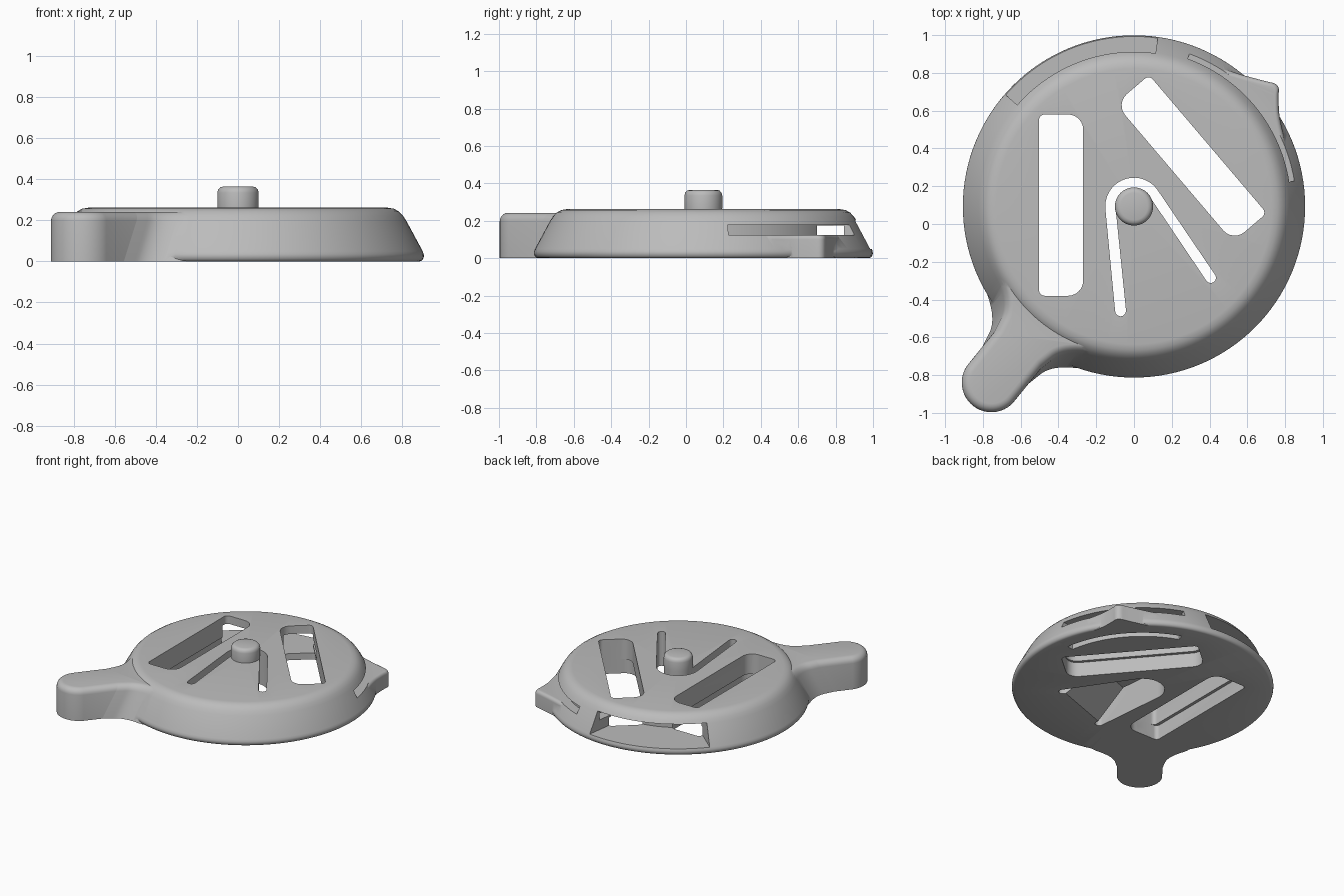
import bpy, bmesh
from math import sin, cos, radians, pi
from mathutils import Vector

cube = bpy.data.objects.get("Cube")
if cube:
    bpy.data.objects.remove(cube, do_unlink=True)

CENTRE = Vector((0, 0.093))
TOP = 0.262

gray = bpy.data.materials.new("light gray plastic")
gray.use_nodes = True
COLOUR = (0.5, 0.5, 0.5, 1)
gray.diffuse_color = COLOUR
gray.node_tree.nodes["Principled BSDF"].inputs["Base Color"].default_value = COLOUR


def add_object(name, bm):
    bmesh.ops.recalc_face_normals(bm, faces=bm.faces)
    mesh = bpy.data.meshes.new(name)
    bm.to_mesh(mesh)
    bm.free()
    mesh.materials.append(gray)
    obj = bpy.data.objects.new(name, mesh)
    bpy.context.scene.collection.objects.link(obj)
    return obj


def lathe(name, profile, steps=128):
    bm = bmesh.new()
    verts = [bm.verts.new((CENTRE.x + r, CENTRE.y, z)) for r, z in profile]
    edges = [bm.edges.new(pair) for pair in zip(verts, verts[1:])]
    bmesh.ops.spin(bm, geom=verts + edges, cent=CENTRE.to_3d(), axis=(0, 0, 1),
                   angle=2 * pi, steps=steps)
    bmesh.ops.remove_doubles(bm, verts=bm.verts, dist=1e-4)
    return add_object(name, bm)


def loft(name, levels):
    """Closed solid through matching outlines, given as (z, points)."""
    bm = bmesh.new()
    rings = [[bm.verts.new((p[0], p[1], z)) for p in pts] for z, pts in levels]
    for low, high in zip(rings, rings[1:]):
        for i in range(len(low)):
            bm.faces.new((low[i - 1], low[i], high[i], high[i - 1]))
    bm.faces.new(rings[0])
    bm.faces.new(rings[-1])
    return add_object(name, bm)


def prism(name, points, z0, z1):
    return loft(name, [(z0, points), (z1, points)])


def rounded_levels(z1, radius):
    """Heights and insets of a block with a rounded top rim."""
    return [(0, 0)] + [(z1 - radius * (1 - sin(a)), radius * (1 - cos(a)))
                       for a in (radians(18 * i) for i in range(6))]


def polar(r, degrees):
    return CENTRE + r * Vector((cos(radians(degrees)), sin(radians(degrees))))


def arc(centre, r, start, end, steps=12):
    return [Vector(centre) + r * Vector((cos(radians(a)), sin(radians(a))))
            for a in (start + (end - start) * i / steps for i in range(steps + 1))]


def sector(r0, r1, start, end):
    return arc(CENTRE, r0, start, end, 32) + arc(CENTRE, r1, end, start, 32)


def smooth_path(points, rounds=3):
    """Corner cutting that keeps both ends."""
    for _ in range(rounds):
        out = [points[0]]
        for a, b in zip(points, points[1:]):
            out += [a.lerp(b, 0.25), a.lerp(b, 0.75)]
        points = out + [points[-1]]
    return points


def combine(target, tool, operation):
    mod = target.modifiers.new(operation.lower(), "BOOLEAN")
    mod.operation, mod.solver, mod.object = operation, "EXACT", tool
    bpy.context.view_layer.update()
    deps = bpy.context.evaluated_depsgraph_get()
    mesh = bpy.data.meshes.new_from_object(target.evaluated_get(deps))
    target.modifiers.clear()
    target.data = mesh
    bpy.data.objects.remove(tool, do_unlink=True)


# Disc body with a sloping, rounded rim
body = lathe("disc_body", [
    (0, 0), (0.885, 0), (0.895, 0.004), (0.902, 0.012), (0.906, 0.025), (0.905, 0.036),
    (0.9, 0.05), (0.822, 0.195), (0.805, 0.222), (0.785, 0.243), (0.76, 0.257),
    (0.73, TOP), (0, TOP)])

# Grip handle: rounded capsule whose flared root follows the slope of the rim
along = Vector((-0.629, -0.777))
across = Vector((0.777, -0.629))
flare = smooth_path([Vector(p) for p in
                     ((0.6, 0.3), (0.8, 0.39), (0.93, 0.19), (1.08, 0.157))])


def handle_outline(z, inset):
    half = [Vector((p.x - 0.5 * z, p.y - inset)) for p in flare]
    outline = half + arc((1.2, 0), 0.157 - inset, 85, -85, 24)
    outline += [Vector((p.x, -p.y)) for p in reversed(half)]
    return [CENTRE + along * p.x + across * p.y for p in outline]


combine(body, loft("handle", [(z, handle_outline(z, inset))
                              for z, inset in rounded_levels(0.242, 0.045)]), "UNION")

# Spring bump on the rim
bump = smooth_path([Vector(p) for p in (
    (18, 0.8), (20, 0.86), (31, 0.895), (37, 0.955), (40, 1.005),
    (44, 0.955), (51, 0.895), (59, 0.86), (62, 0.8))])
combine(body, loft("rim_bump", [(z, [polar(p.y - inset, p.x) for p in bump])
                                for z, inset in rounded_levels(0.125, 0.025)]), "UNION")

# Rim window, the narrow passage beside it and the cuts that free the spring
for name, shape, z0, z1 in (
        ("window", sector(0.55, 1.1, 82, 139), 0.05, 0.2),
        ("passage", sector(0.55, 0.8, 55, 84), 0.125, 0.175),
        ("rim_slot", sector(0.74, 1.1, 9, 70), 0.125, 0.176),
        ("spring_gap", sector(0.74, 0.79, 9, 70), -0.1, 0.17)):
    combine(body, prism(name, shape, z0, z1), "DIFFERENCE")


# Two long through slots, slightly wider below, with tighter outer corners
def slot(name, centre, turn, side):
    c, s = cos(radians(turn)), sin(radians(turn))
    for w, z0, z1 in ((0.117, 0.05, 0.5), (0.14, -0.1, 0.11)):
        h, shape = 0.48, []
        for sx, sy, start in ((1, 1, 0), (-1, 1, 90), (-1, -1, 180), (1, -1, 270)):
            r = 0.03 if sx == side else 0.08
            shape += arc((sx * (w - r), sy * (h - r)), r, start, start + 90, 6)
        shape = [(centre[0] + p.x * c - p.y * s, centre[1] + p.x * s + p.y * c)
                 for p in shape]
        combine(body, prism(name, shape, z0, z1), "DIFFERENCE")


slot("left_slot", (-0.386, 0.1), 0, -1)
slot("diagonal_slot", (0.302, 0.347), 40.4, 1)

# Spring tongue: ramped pocket underneath and a bent slit around it
outer = [Vector((-0.1, -0.46))] + arc(CENTRE, 0.152, 185, 35, 20) + [Vector((0.43, -0.27))]
inner = [Vector((-0.042, -0.46))] + arc(CENTRE, 0.098, 185, 35, 20) + [Vector((0.383, -0.3))]


def end_cap(a, b):
    """Half circle from a to b that closes one slit end."""
    mid, ray = (a + b) / 2, (a - b) / 2
    side = Vector((ray.y, -ray.x))
    return [mid + ray * cos(t) + side * sin(t) for t in (pi * i / 6 for i in range(1, 6))]


combine(body, prism("slit", outer + end_cap(outer[-1], inner[-1]) + inner[::-1]
                    + end_cap(inner[0], outer[0]), -0.1, 0.5), "DIFFERENCE")
ramp = [outer[0].lerp(outer[1], 0.45)] + outer[1:-1] + [outer[-1].lerp(outer[-2], 0.45)]
combine(body, loft("pocket", [(-0.001, outer), (0.17, ramp)]), "DIFFERENCE")

# Push button on the tongue
button = lathe("push_button", [
    (0, 0.18), (0.097, 0.18), (0.101, 0.27), (0.101, 0.335), (0.097, 0.35),
    (0.087, 0.361), (0.072, 0.365), (0, 0.365)], 48)

for obj in (body, button):
    bpy.ops.object.select_all(action="DESELECT")
    obj.select_set(True)
    bpy.context.view_layer.objects.active = obj
    bpy.ops.object.shade_smooth_by_angle(angle=radians(35))
